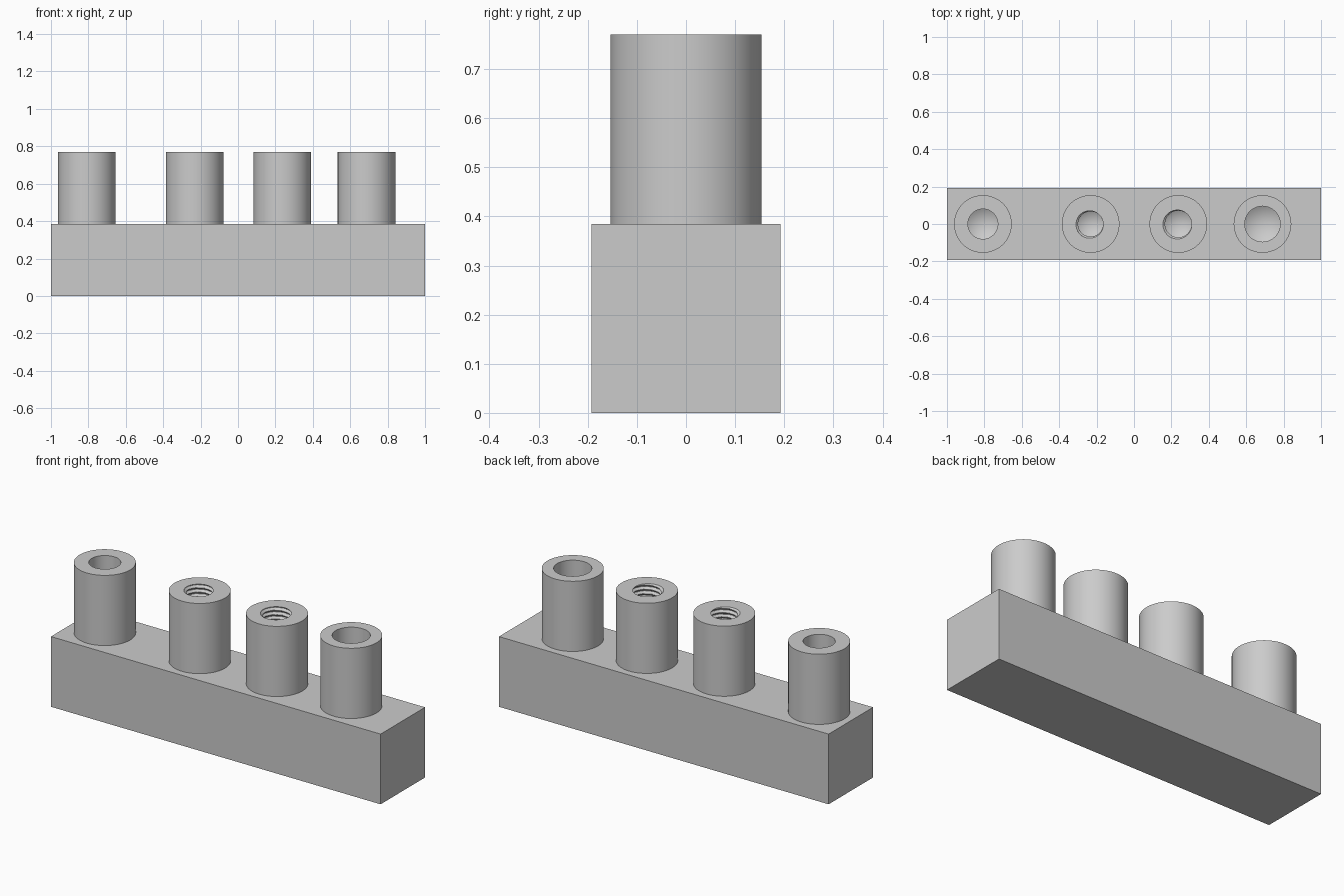
import bpy, bmesh, math

if "Cube" in bpy.data.objects:
    bpy.data.objects.remove(bpy.data.objects["Cube"])

BASE_H, TOP, POST_R = 0.385, 0.77, 0.154
SEG = 64
FLOOR = 0.45            # where each bore ends and its drill tip begins

grey = bpy.data.materials.new("plain_grey")
grey.diffuse_color = (0.6, 0.6, 0.6, 1)
grey.use_nodes = True
grey.node_tree.nodes["Principled BSDF"].inputs["Base Color"].default_value = grey.diffuse_color


def make_object(name, bm):
    bmesh.ops.recalc_face_normals(bm, faces=bm.faces[:])
    mesh = bpy.data.meshes.new(name)
    bm.to_mesh(mesh)
    bm.free()
    mesh.materials.append(grey)
    obj = bpy.data.objects.new(name, mesh)
    bpy.context.collection.objects.link(obj)
    return obj


def stack(name, x, heights, radius, tip=None):
    """Closed round solid from rings; radius(z, turn) sets the wall, tip adds a cone below."""
    bm = bmesh.new()
    rings = []
    for z in heights:
        ring = []
        for j in range(SEG):
            a = 2 * math.pi * j / SEG
            r = radius(z, j / SEG)
            ring.append(bm.verts.new((x + r * math.cos(a), r * math.sin(a), z)))
        rings.append(ring)
    for lo, hi in zip(rings, rings[1:]):
        for j in range(SEG):
            k = (j + 1) % SEG
            bm.faces.new((lo[j], lo[k], hi[k], hi[j]))
    bm.faces.new(rings[-1])
    if tip is None:
        bm.faces.new(rings[0][::-1])
    else:
        point = bm.verts.new((x, 0, tip))
        for j in range(SEG):
            bm.faces.new((rings[0][(j + 1) % SEG], rings[0][j], point))
    return make_object(name, bm)


def combine(target, other, operation):
    mod = target.modifiers.new(operation.lower(), 'BOOLEAN')
    mod.operation, mod.solver, mod.object = operation, 'EXACT', other
    bpy.context.view_layer.objects.active = target
    bpy.ops.object.modifier_apply(modifier=mod.name)
    bpy.data.objects.remove(other)


def thread_radius(minor, depth, pitch):
    """Helical groove with narrow flats at crest and root, fading out at the floor."""
    def radius(z, turn):
        phase = (z / pitch - turn) % 1.0
        wave = min(1, max(0, 1.4 * (1 - abs(2 * phase - 1)) - 0.2))
        return minor + depth * wave * min(1, max(0, (z - FLOOR) / pitch))
    return radius


# Rectangular base block
bm = bmesh.new()
bmesh.ops.create_cube(bm, size=1)
for v in bm.verts:
    v.co = (v.co.x * 2, v.co.y * 2 * 0.1925, (v.co.z + 0.5) * BASE_H)
block = make_object("base_with_posts", bm)

# Posts: centre x, bore radius, thread pitch (0 = plain bore)
posts = [(-0.808, 0.080, 0), (-0.232, 0.067, 0.024),
         (0.237, 0.071, 0.024), (0.687, 0.095, 0)]

for x, bore, pitch in posts:
    # Post, sunk into the block
    post = stack("post", x, [0.2, TOP], lambda z, t: POST_R)
    combine(block, post, 'UNION')

for x, bore, pitch in posts:
    # Bore with conical drill tip, threaded where a pitch is given
    if pitch:
        step = pitch / 10
        rows = int((TOP + 0.02 - FLOOR) / step)
        heights = [FLOOR + i * step + (0.0004 if i else 0) for i in range(rows)]
        wall = thread_radius(bore, 0.012, pitch)
    else:
        heights, wall = [FLOOR, TOP + 0.02], lambda z, t, r=bore: r
    cutter = stack("bore_cutter", x, heights, wall, tip=FLOOR - bore * 0.58)
    cutter.hide_render = True
    combine(block, cutter, 'DIFFERENCE')

# Smooth round walls, keep the edges sharp
bpy.ops.object.select_all(action='DESELECT')
block.select_set(True)
bpy.context.view_layer.objects.active = block
bpy.ops.object.shade_smooth_by_angle(angle=math.radians(30))
